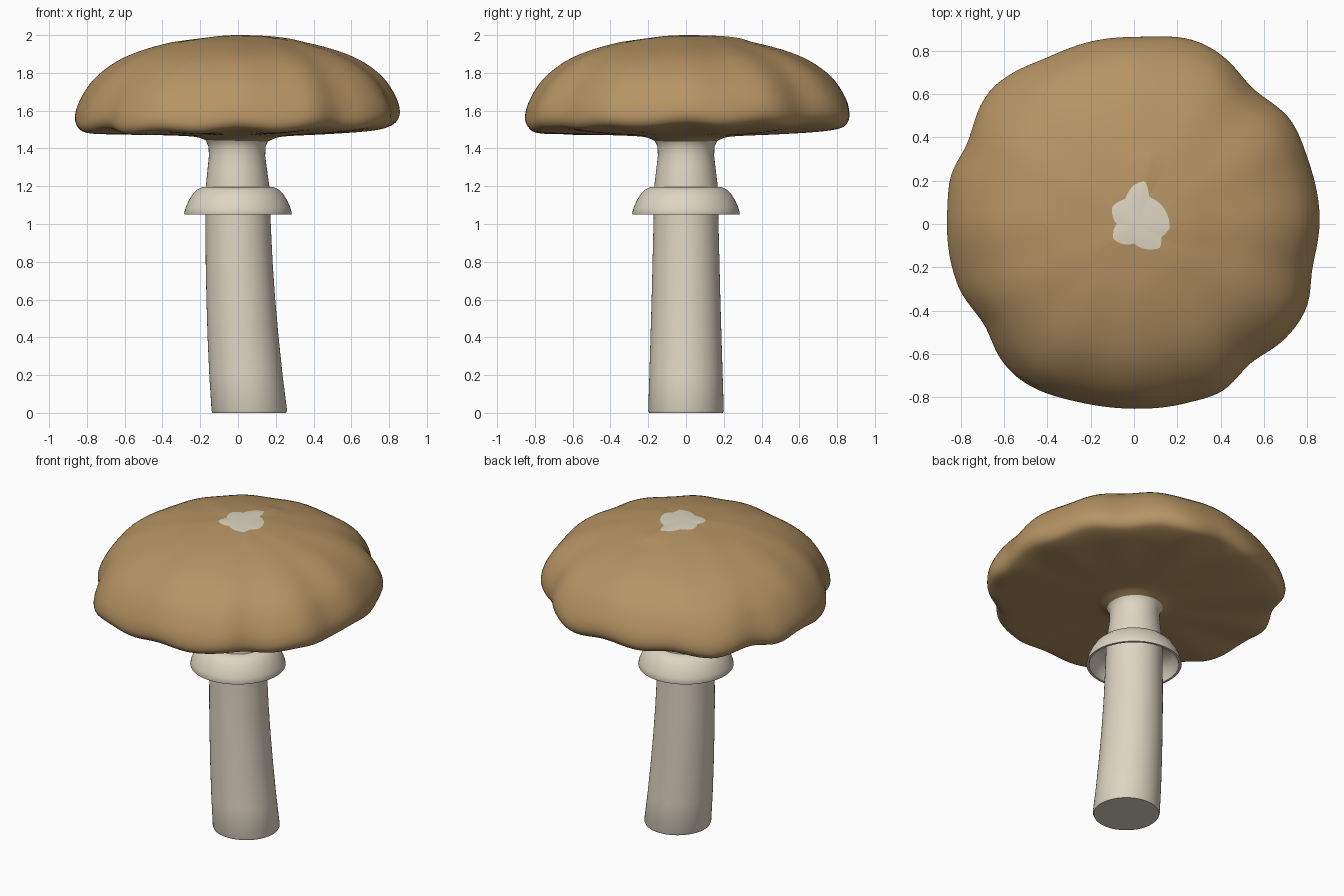
import bpy, bmesh, math

if "Cube" in bpy.data.objects:
    bpy.data.objects.remove(bpy.data.objects["Cube"])

def material(name, rgb):
    m = bpy.data.materials.new(name)
    m.diffuse_color = (*rgb, 1)
    m.use_nodes = True
    m.node_tree.nodes["Principled BSDF"].inputs["Base Color"].default_value = m.diffuse_color
    return m

PALE = material("pale cream", (0.73, 0.67, 0.54))
TAN = material("cap tan", (0.468, 0.296, 0.127))
N = 144

def finish(name, bm, mats, angle=50):
    bmesh.ops.recalc_face_normals(bm, faces=bm.faces)
    me = bpy.data.meshes.new(name)
    bm.to_mesh(me)
    bm.free()
    ob = bpy.data.objects.new(name, me)
    bpy.context.collection.objects.link(ob)
    for m in mats:
        me.materials.append(m)
    bpy.ops.object.select_all(action='DESELECT')
    ob.select_set(True)
    bpy.context.view_layer.objects.active = ob
    bpy.ops.object.shade_smooth_by_angle(angle=math.radians(angle))
    return ob

def add_ring(bm, fn, n):
    return [bm.verts.new(fn(2 * math.pi * i / n)) for i in range(n)]

def bridge(bm, a, b):
    n = len(a)
    return [bm.faces.new((a[i], a[(i + 1) % n], b[(i + 1) % n], b[i])) for i in range(n)]

def periodic(table, deg, smooth=True):
    """Interpolate (angle, value) pairs around a circle."""
    t = sorted((a % 360, v) for a, v in table)
    n = len(t)
    deg %= 360
    k = max([i for i in range(n) if t[i][0] <= deg], default=-1)
    p = [t[(k + j) % n][1] for j in (-1, 0, 1, 2)]
    a0, a1 = t[k % n][0], t[(k + 1) % n][0]
    u = ((deg - a0) % 360) / ((a1 - a0) % 360)
    if not smooth:
        return p[1] + (p[2] - p[1]) * u
    return p[1] + 0.5 * u * (p[2] - p[0] + u * (2*p[0] - 5*p[1] + 4*p[2] - p[3]
                             + u * (3 * (p[1] - p[2]) + p[3] - p[0])))

def smooth_profile(pts, steps=4):
    out = []
    for i in range(len(pts) - 1):
        q = [pts[max(0, i - 1)], pts[i], pts[i + 1], pts[min(len(pts) - 1, i + 2)]]
        for s in range(steps):
            u = s / steps
            out.append(tuple(0.5 * (2*b + u * (c - a + u * (2*a - 5*b + 4*c - d + u * (3*(b - c) + d - a))))
                             for a, b, c, d in zip(*q)))
    return out + [pts[-1]]

# Stem: (z, centre x, radius), leaning at the foot and flared under the cap
stem = [(0, .06, .195), (.012, .06, .2), (.2, .042, .194), (.4, .027, .188), (.6, .015, .182),
        (.8, .006, .177), (1.05, 0, .171), (1.2, -.002, .168), (1.3, -.004, .156),
        (1.36, -.005, .149), (1.41, -.005, .151), (1.44, -.005, .165), (1.48, -.005, .2)]
bm = bmesh.new()
rings = [add_ring(bm, lambda a, s=s: (s[1] + s[2] * math.cos(a), s[2] * math.sin(a), s[0]), 64) for s in stem]
for a, b in zip(rings, rings[1:]):
    bridge(bm, a, b)
bm.faces.new(rings[0])
bm.faces.new(rings[-1])
finish("stem", bm, [PALE])

# Skirt ring: hollow dome around the stem
skirt = [(.15, 1.195), (.19, 1.195), (.215, 1.183), (.24, 1.158), (.262, 1.122), (.278, 1.085), (.285, 1.055),
         (.283, 1.05), (.268, 1.05), (.26, 1.085), (.24, 1.125), (.21, 1.155), (.15, 1.165)]
bm = bmesh.new()
rings = [add_ring(bm, lambda a, s=s: (s[0] * math.cos(a), s[0] * math.sin(a), s[1]), 64) for s in skirt]
for a, b in zip(rings, rings[1:] + rings[:1]):
    bridge(bm, a, b)
finish("stem_skirt", bm, [PALE])

# Cap: wavy outline seen from above (degrees, radius)
outline = [(87, .865), (73, .89), (63, .878), (48.7, .832), (34, .866), (20, .856), (1.5, .857), (-14, .848),
           (-26, .884), (-37, .875), (-50, .838), (-62, .871), (-73, .861), (-92, .852), (-107, .86),
           (-124, .888), (-134, .877), (-146, .833), (-160, .86), (175, .864), (165, .873), (154, .855),
           (140, .90), (132, .90), (118, .867), (104, .865)]
# Pale irregular spot on the crown (x, y)
spot = [(.05, .2), (0, .18), (-.04, .115), (-.1, .08), (-.08, 0), (-.095, -.07), (0, -.09), (.05, -.115),
        (.12, -.11), (.127, -.06), (.165, -.02), (.14, .07), (.07, .125)]
spot_polar = [(math.degrees(math.atan2(y, x)), math.hypot(x, y)) for x, y in spot]

R = .864
top = smooth_profile([(.14, 1.995), (.3, 1.973), (.5, 1.922), (.65, 1.857), (.77, 1.762), (.84, 1.655),
                      (.864, 1.575), (.852, 1.525), (.81, 1.502), (.7, 1.488), (.5, 1.476),
                      (.3, 1.467), (.22, 1.46), (.18, 1.447), (.155, 1.435)])

def cap_point(a, r, z):
    deg = math.degrees(a)
    t = min(1, r / R)
    wave = periodic(outline, deg) / R - 1
    rr = r * (1 + wave * t ** 1.5)
    if z > 1.9:                       # inner rings follow the spot outline
        k = max(0, 1 - max(0, r - .14) / .2)
        rr = rr * (1 - k) + k * periodic(spot_polar, deg, False) * r / .14
    x, y = rr * math.cos(a), rr * math.sin(a)
    z += t ** 3 * (.018 * (x + y) - .25 * wave + .01 * math.cos(12 * a))
    return (x, y, z)

bm = bmesh.new()
rings = [add_ring(bm, lambda a, p=p: cap_point(a, *p), N) for p in [(.07, 1.999)] + top]
centre = bm.verts.new((0, 0, 2))
spot_faces = [bm.faces.new((centre, rings[0][i], rings[0][(i + 1) % N])) for i in range(N)]
for k, (a, b) in enumerate(zip(rings, rings[1:])):
    f = bridge(bm, a, b)
    if k == 0:
        spot_faces += f
for f in spot_faces:
    f.material_index = 1
finish("cap", bm, [TAN, PALE], 80)
